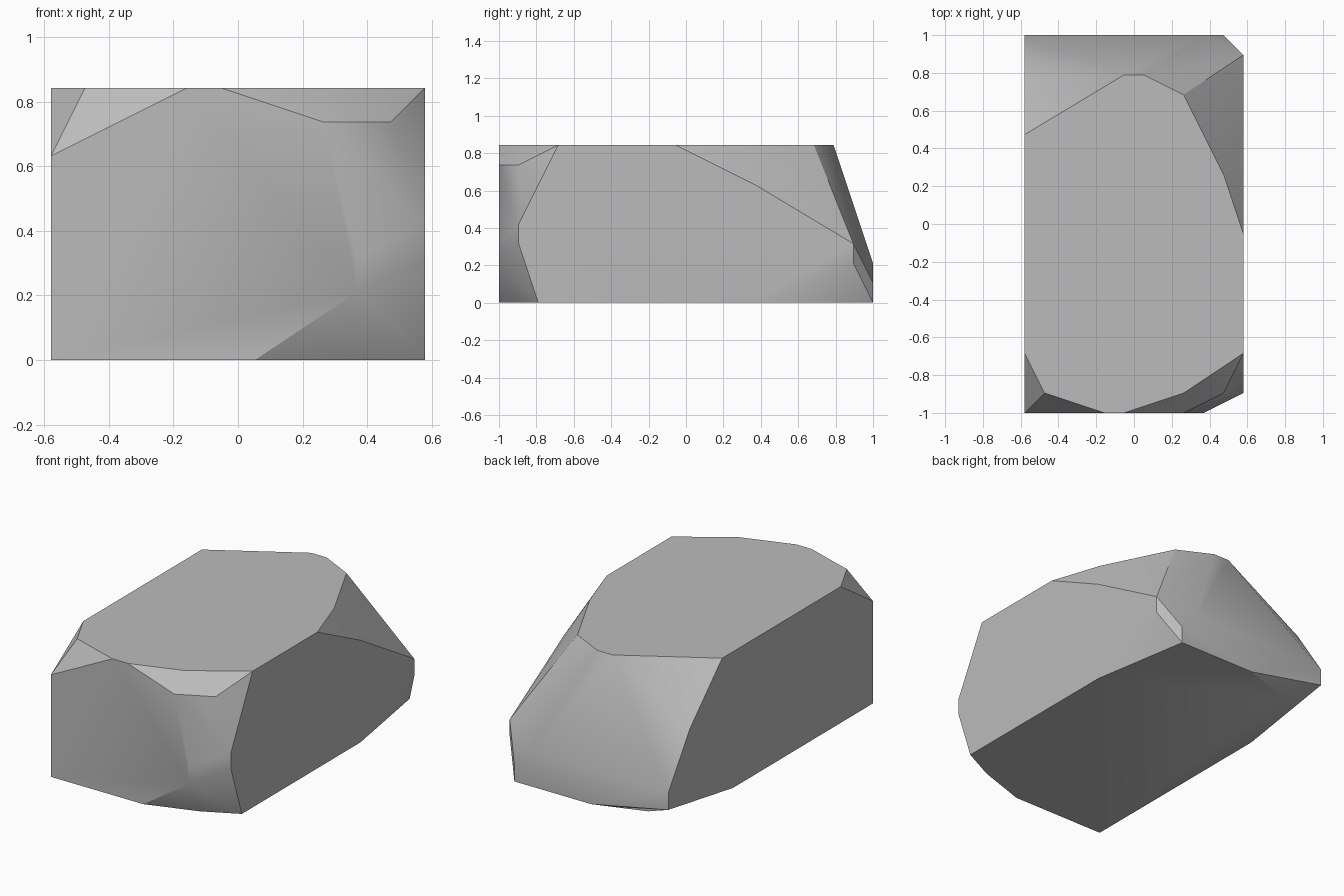
import bpy
import bmesh
import math

default_cube = bpy.data.objects.get("Cube")
if default_cube:
    bpy.data.objects.remove(default_cube, do_unlink=True)

# The boulder is laid out on a coarse grid: 11 cells wide, 19 deep, 8 high
WIDE, DEEP, HIGH = 11, 19, 8
CELL = 2 / DEEP


def grid_point(x, y, z):
    return ((x - WIDE / 2) * CELL, (y - DEEP / 2) * CELL, z * CELL)


def make_material(name, value):
    material = bpy.data.materials.new(name)
    material.use_nodes = True
    colour = (value, value, value, 1)
    material.diffuse_color = colour
    shader = material.node_tree.nodes["Principled BSDF"]
    shader.inputs["Base Color"].default_value = colour
    shader.inputs["Roughness"].default_value = 0.9
    return material


# Flat top and bottom outlines
top_outline = [(0, 14), (5, 17), (6, 17), (8, 16), (10, 12), (WIDE, 9),
               (WIDE, 3), (8, 1), (5, 0), (4, 0), (1, 1), (0, 3)]
base_outline = [(0, 0), (6, 0), (9, 1), (WIDE, 2), (WIDE, 13),
                (10, DEEP), (5, DEEP), (2, 18), (0, 13)]

# Corners of the chipped facets between the two outlines
back_chips = [(0, DEEP, 1), (0, DEEP, 2), (0, 17, 5), (9, DEEP, 2),
              (10, DEEP, 1), (WIDE, 18, 2), (WIDE, 18, 3), (WIDE, 13, 6)]
front_chips = [(0, 0, 6), (8, 0, 7), (10, 1, 7), (WIDE, 1, 4),
               (WIDE, 1, 3), (9, 0, 3), (9, 0, 2)]

corners = [(x, y, HIGH) for x, y in top_outline]
corners += [(x, y, 0) for x, y in base_outline]
corners += back_chips + front_chips

# Wrap the corners in a hull and merge its coplanar triangles
bm = bmesh.new()
for corner in corners:
    bm.verts.new(grid_point(*corner))
bmesh.ops.convex_hull(bm, input=bm.verts[:])
bmesh.ops.dissolve_limit(bm, angle_limit=math.radians(0.5),
                         verts=bm.verts[:], edges=bm.edges[:])
bmesh.ops.recalc_face_normals(bm, faces=bm.faces[:])
mesh = bpy.data.meshes.new("boulder")
bm.to_mesh(mesh)
bm.free()

boulder = bpy.data.objects.new("boulder", mesh)
bpy.context.collection.objects.link(boulder)
mesh.materials.append(make_material("stone grey", 0.5))

# Soften shallow edges, keep the chipped ones crisp
bpy.ops.object.select_all(action="DESELECT")
boulder.select_set(True)
bpy.context.view_layer.objects.active = boulder
bpy.ops.object.shade_smooth_by_angle(angle=math.radians(30))
